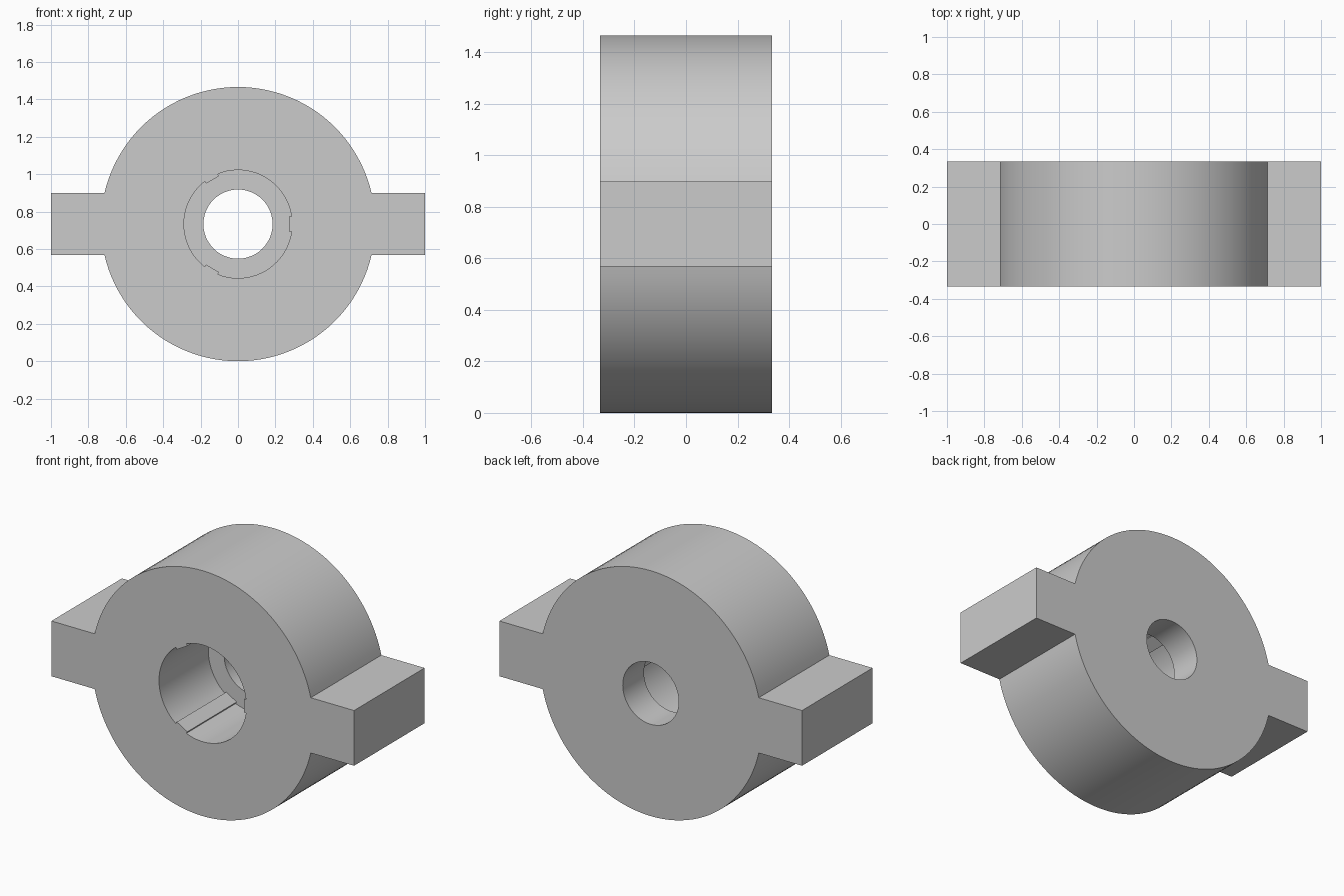
import bpy
import bmesh
import math

RADIUS = 0.733
ARM_HALF = 0.165
HALF_DEPTH = 0.333
FLOOR_Y = 0.133      # depth at which the keyed socket ends
SOCKET_R = 0.289
BORE_R = 0.185
KEY_FLAT = 0.273     # distance of each key's flat from the axis
KEY_HALF = 0.04

cube = bpy.data.objects.get("Cube")
if cube:
    bpy.data.objects.remove(cube, do_unlink=True)

grey = bpy.data.materials.new("plain grey")
grey.use_nodes = True
colour = (0.6, 0.6, 0.6, 1)
grey.diffuse_color = colour
grey.node_tree.nodes["Principled BSDF"].inputs["Base Color"].default_value = colour


def arc(radius, start, end, steps):
    """Points along an arc, both ends included."""
    angles = [start + (end - start) * i / steps for i in range(steps + 1)]
    return [(radius * math.cos(a), radius * math.sin(a)) for a in angles]


def prism(name, outline, y0, y1):
    """Extrude an x-z outline about the hub axis from y0 to y1."""
    bm = bmesh.new()
    face = bm.faces.new([bm.verts.new((x, y0, z + RADIUS)) for x, z in outline])
    ext = bmesh.ops.extrude_face_region(bm, geom=[face])
    moved = [v for v in ext["geom"] if isinstance(v, bmesh.types.BMVert)]
    bmesh.ops.translate(bm, verts=moved, vec=(0, y1 - y0, 0))
    bmesh.ops.recalc_face_normals(bm, faces=bm.faces)
    mesh = bpy.data.meshes.new(name)
    bm.to_mesh(mesh)
    bm.free()
    mesh.materials.append(grey)
    obj = bpy.data.objects.new(name, mesh)
    bpy.context.collection.objects.link(obj)
    return obj


# Round hub with a square arm on each side
join = math.asin(ARM_HALF / RADIUS)
upper = arc(RADIUS, join, math.pi - join, 48)
half = [(1, ARM_HALF)] + upper + [(-1, ARM_HALF)]
body = prism("hub_with_arms", half + [(-x, -z) for x, z in half],
             -HALF_DEPTH, HALF_DEPTH)

# Front socket outline with three shallow keys
socket = []
edge = math.asin(KEY_HALF / SOCKET_R)
for i in range(3):
    turn = i * math.tau / 3
    c, s = math.cos(turn), math.sin(turn)
    for z in (-KEY_HALF, KEY_HALF):
        socket.append((KEY_FLAT * c - z * s, KEY_FLAT * s + z * c))
    socket += arc(SOCKET_R, turn + edge, turn + math.tau / 3 - edge, 20)

cutters = [
    prism("socket_cutter", socket, -HALF_DEPTH - 0.1, FLOOR_Y),
    prism("bore_cutter", arc(BORE_R, 0, math.tau, 48)[:-1], 0, HALF_DEPTH + 0.1),
]

# Cut the socket and the through bore
bpy.ops.object.select_all(action='DESELECT')
bpy.context.view_layer.objects.active = body
body.select_set(True)
for cutter in cutters:
    cutter.hide_render = True
    cut = body.modifiers.new(cutter.name, 'BOOLEAN')
    cut.operation = 'DIFFERENCE'
    cut.solver = 'EXACT'
    cut.object = cutter
    bpy.ops.object.modifier_apply(modifier=cut.name)
    bpy.data.objects.remove(cutter, do_unlink=True)

bpy.ops.object.shade_smooth_by_angle(angle=math.radians(30))
